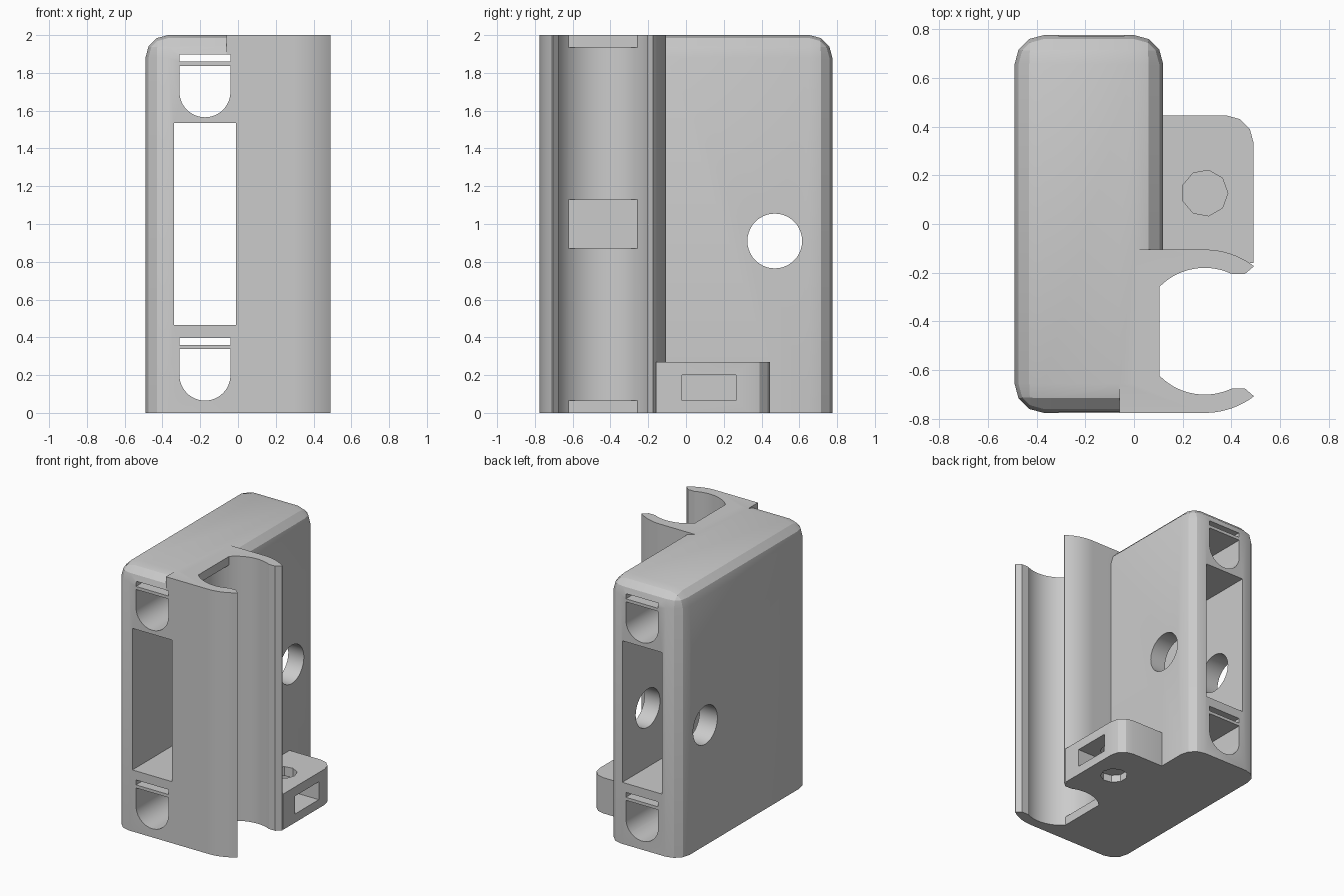
import bpy, bmesh, math
from mathutils import Matrix

old = bpy.data.objects.get("Cube")
if old:
    bpy.data.objects.remove(old, do_unlink=True)

GREY = (0.6, 0.6, 0.6, 1.0)
mat = bpy.data.materials.new("light_grey_plastic")
mat.use_nodes = True
mat.diffuse_color = GREY
mat.node_tree.nodes["Principled BSDF"].inputs["Base Color"].default_value = GREY


def finish(name, bm):
    bmesh.ops.recalc_face_normals(bm, faces=bm.faces)
    mesh = bpy.data.meshes.new(name)
    bm.to_mesh(mesh)
    bm.free()
    mesh.materials.append(mat)
    obj = bpy.data.objects.new(name, mesh)
    bpy.context.collection.objects.link(obj)
    return obj


def box(name, x, y, z, bevel=0.0, pick=None):
    """Box from ranges; edges chosen by pick(midpoint) are rounded."""
    bm = bmesh.new()
    size = [r[1] - r[0] for r in (x, y, z)]
    mid = [(r[0] + r[1]) / 2 for r in (x, y, z)]
    bmesh.ops.create_cube(bm, size=1, matrix=Matrix.Translation(mid) @ Matrix.Diagonal((*size, 1)))
    if bevel:
        edges = [e for e in bm.edges if pick((e.verts[0].co + e.verts[1].co) / 2)]
        bmesh.ops.bevel(bm, geom=edges, offset=bevel, segments=3, profile=0.5, affect='EDGES')
    return finish(name, bm)


def prism(name, points, axis, low, high):
    """Extrude a 2D outline along an axis; outline axes are the other two in order."""
    def place(p, d):
        return {"X": (d, *p), "Y": (p[0], d, p[1]), "Z": (*p, d)}[axis]
    bm = bmesh.new()
    face = bm.faces.new([bm.verts.new(place(p, low)) for p in points])
    new = bmesh.ops.extrude_face_region(bm, geom=[face])["geom"]
    shift = [b - a for a, b in zip(place((0, 0), low), place((0, 0), high))]
    bmesh.ops.translate(bm, vec=shift, verts=[v for v in new if isinstance(v, bmesh.types.BMVert)])
    return finish(name, bm)


def arc(cx, cy, r, start, end, n):
    return [(cx + r * math.cos(math.radians(start + (end - start) * i / n)),
             cy + r * math.sin(math.radians(start + (end - start) * i / n))) for i in range(n + 1)]


def circle(cx, cy, r, n):
    return arc(cx, cy, r, 0, 360, n)[:-1]


def combine(target, tool, operation):
    mod = target.modifiers.new("combine", 'BOOLEAN')
    mod.operation, mod.solver, mod.object = operation, 'EXACT', tool
    bpy.context.view_layer.objects.active = target
    bpy.ops.object.modifier_apply(modifier=mod.name)
    bpy.data.objects.remove(tool, do_unlink=True)


def add(tool):
    combine(holder, tool, 'UNION')


def cut(tool):
    combine(holder, tool, 'DIFFERENCE')


# Main shell: rounded everywhere except the flat base
holder = box("holder_shell", (-0.49, 0.12), (-0.775, 0.775), (0, 2), 0.12, lambda m: m.z > 0.01)

# Tube clip: block with round outer arms
CX, CY, OUTER, INNER = 0.29, -0.44, 0.335, 0.26
tip = math.degrees(math.acos(0.2 / OUTER))
outline = [(-0.06, CY - OUTER)] + arc(CX, CY, OUTER, -90, -tip, 16)
outline += arc(CX, CY, OUTER, tip, 90, 16) + [(-0.06, CY + OUTER)]
add(prism("tube_clip", outline, "Z", 0, 2))

# Foot with one rounded corner
add(box("foot", (0.05, 0.49), (-0.16, 0.445), (0, 0.27), 0.11,
        lambda m: m.x > 0.48 and m.y > 0.44))

# Clip bore and flared mouth
cut(prism("bore", circle(CX, CY, INNER, 72), "Z", -0.1, 2.1))
mouth = [(0.35, 0.235), (0.455, 0.235), (0.55, 0.316)]
cut(prism("mouth", [(x, CY + d) for x, d in mouth] + [(x, CY - d) for x, d in reversed(mouth)],
          "Z", -0.1, 2.1))

# Flat rest pads inside the bore
for low, high in ((0, 0.065), (0.87, 1.13), (1.935, 2)):
    add(box("rest_pad", (0.02, 0.105), (CY - 0.19, CY + 0.19), (low, high)))

# Large window running front to back
cut(box("window", (-0.34, -0.01), (-1, 1), (0.465, 1.535)))

# U-shaped channels with a thin slot above each
for z in (0.2, 1.7):
    u_shape = arc(-0.175, z, 0.135, 180, 360, 24) + [(-0.04, z + 0.137), (-0.31, z + 0.137)]
    cut(prism("channel", u_shape, "Y", -1, 1))
    cut(box("slot", (-0.31, -0.04), (-1, 1), (z + 0.16, z + 0.197)))

# Round hole through the sides
cut(prism("side_hole", circle(0.47, 0.91, 0.145, 40), "X", -1, 1))

# Foot: nut pocket and screw holes, with a thin web left under the pocket
cut(box("nut_pocket", (0.15, 0.6), (-0.02, 0.265), (0.065, 0.2)))
cut(prism("screw_hole_top", circle(0.29, 0.127, 0.095, 9), "Z", 0.15, 0.4))
cut(prism("screw_hole_base", circle(0.29, 0.127, 0.095, 9), "Z", -0.1, 0.055))

# Smooth curves, crisp facets
bpy.ops.object.select_all(action='DESELECT')
holder.select_set(True)
bpy.context.view_layer.objects.active = holder
bpy.ops.object.shade_smooth_by_angle(angle=math.radians(20))
